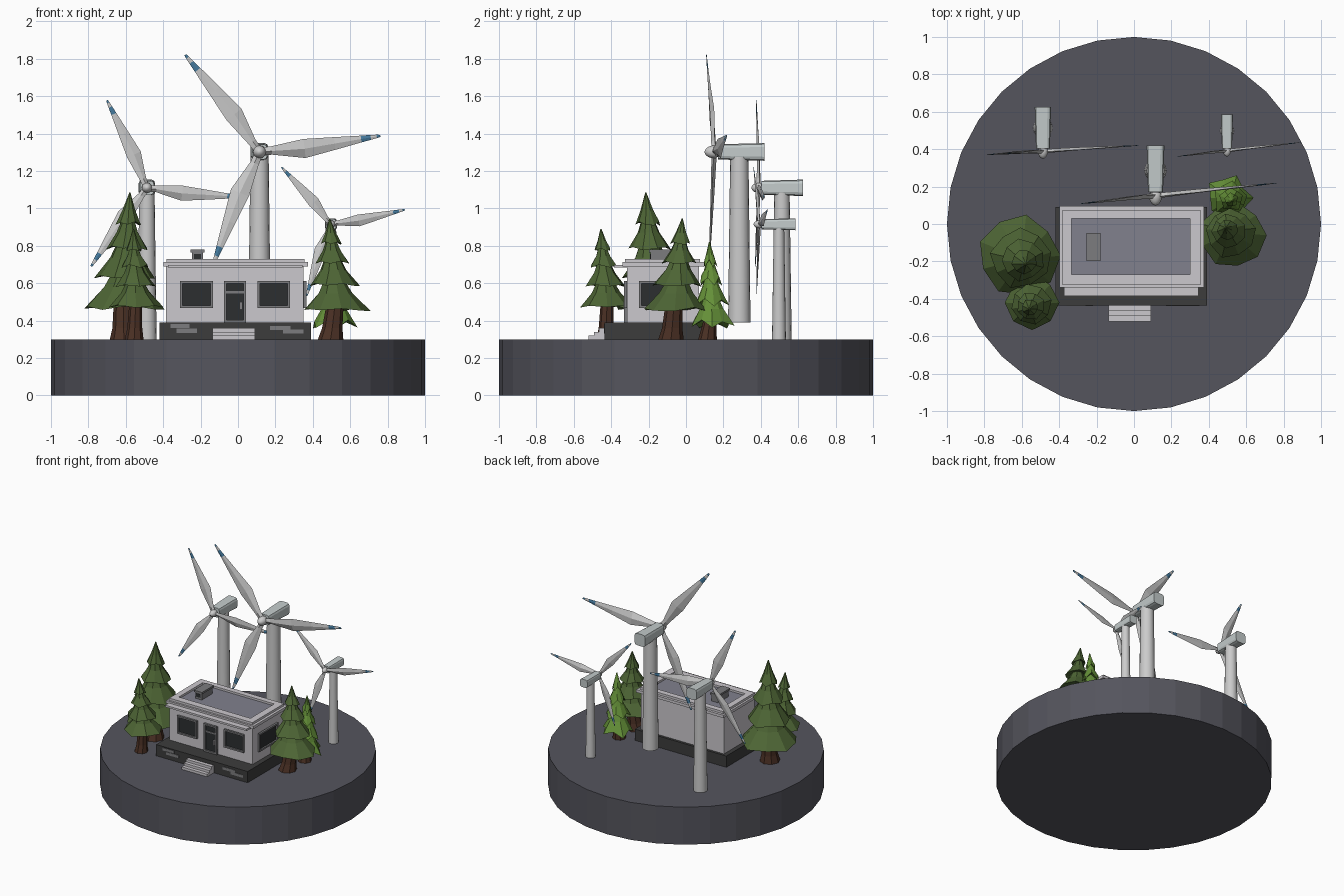
import bpy, bmesh, math, random
from mathutils import Matrix, Vector

if "Cube" in bpy.data.objects:
    bpy.data.objects.remove(bpy.data.objects["Cube"])

random.seed(4)


def mat(name, *c):
    m = bpy.data.materials.new(name)
    m.diffuse_color = (*c, 1)
    m.use_nodes = True
    m.node_tree.nodes["Principled BSDF"].inputs["Base Color"].default_value = m.diffuse_color
    return m


GROUND = mat("ground", .09, .09, .11)
DARK = mat("dark_stone", .045, .045, .045)
GLASS = mat("glass", .025, .028, .03)
FRAME = mat("frame", .2, .2, .21)
WALL = mat("wall", .6, .58, .61)
ROOF = mat("roof", .22, .22, .27)
WHITE = mat("turbine_paint", .6, .6, .63)
SHELL = mat("nacelle_paint", .55, .6, .6)
BLUE = mat("blue_band", .06, .2, .35)
BARK = mat("bark", .07, .03, .018)
PINE = mat("pine", .075, .13, .035)
LIGHT = mat("light_pine", .13, .28, .04)


def finish(name, bm, *mats, smooth=False):
    bmesh.ops.recalc_face_normals(bm, faces=bm.faces)
    me = bpy.data.meshes.new(name)
    bm.to_mesh(me)
    bm.free()
    ob = bpy.data.objects.new(name, me)
    bpy.context.collection.objects.link(ob)
    for m in mats:
        me.materials.append(m)
    if smooth:
        bpy.ops.object.select_all(action='DESELECT')
        ob.select_set(True)
        bpy.context.view_layer.objects.active = ob
        bpy.ops.object.shade_smooth_by_angle(angle=math.radians(35))
    return ob


def box(name, x0, x1, y0, y1, z0, z1, m, bevel=0):
    bm = bmesh.new()
    M = Matrix.Translation(((x0 + x1) / 2, (y0 + y1) / 2, (z0 + z1) / 2))
    bmesh.ops.create_cube(bm, size=1, matrix=M @ Matrix.Diagonal((x1 - x0, y1 - y0, z1 - z0, 1)))
    if bevel:
        es = [e for e in bm.edges if abs(e.verts[0].co.y - e.verts[1].co.y) > 1e-4]
        bmesh.ops.bevel(bm, geom=es, offset=bevel, segments=2, affect='EDGES', profile=.5)
    return finish(name, bm, m)


def loft(bm, rings, caps=True):
    """Bridge successive closed rings of points; returns face lists per band."""
    vs = [[bm.verts.new(p) for p in r] for r in rings]
    n = len(vs[0])
    bands = [[bm.faces.new((a[i], a[(i + 1) % n], b[(i + 1) % n], b[i])) for i in range(n)]
             for a, b in zip(vs, vs[1:])]
    if caps:
        bm.faces.new(vs[0])
        bm.faces.new(vs[-1])
    return bands


def circle(c, r, n, axis='z'):
    out = []
    for i in range(n):
        a = math.tau * i / n
        u, v = r * math.cos(a), r * math.sin(a)
        out.append(Vector(c) + (Vector((u, v, 0)) if axis == 'z' else Vector((u, 0, v))))
    return out


def round_part(name, profile, n, m, axis='z', smooth=True):
    bm = bmesh.new()
    loft(bm, [circle(c, r, n, axis) for c, r in profile])
    return finish(name, bm, m, smooth=smooth)


# round ground disc
round_part("ground_disc", [((0, 0, 0), 1), ((0, 0, .3), 1)], 32, GROUND, smooth=False)

# house foundation, steps and stone patches
box("foundation", -.42, .39, -.435, .09, .3, .39, DARK)
for i in range(3):
    box(f"step_{i}", -.135, .09, -.52 + .028 * i, -.43, .3, .32 + .02 * i, WALL)
for i, (x0, x1, z) in enumerate([(-.36, -.26, .36), (-.33, -.22, .335), (.17, .28, .35), (.24, .35, .33)]):
    box(f"stone_patch_{i}", x0, x1, -.439, -.43, z, z + .022, FRAME)

# walls, cornice, parapet with sunken roof
box("walls", -.385, .35, -.315, .07, .39, .7, WALL)
box("cornice", -.398, .375, -.34, .095, .69, .712, WALL)
box("awning", -.375, .345, -.385, -.31, .683, .698, WALL)
for n, x0, x1, y0, y1 in [("left", -.382, -.335, -.325, .075), ("right", .3, .355, -.325, .075),
                          ("front", -.335, .3, -.325, -.27), ("back", -.335, .3, .03, .075)]:
    box(f"parapet_{n}", x0, x1, y0, y1, .705, .73, WALL)
box("roof_floor", -.336, .301, -.271, .031, .70, .714, ROOF)
# roof vent
box("roof_vent", -.245, -.188, -.19, -.055, .71, .768, FRAME)
box("vent_cap", -.253, -.18, -.198, -.048, .765, .78, FRAME)
box("vent_opening", -.235, -.198, -.193, -.188, .73, .757, GLASS)


def opening(name, a0, a1, z0, z1, side=False, t=.013):
    """Framed dark pane on the front wall, or on the right wall."""
    def part(n, p0, p1, q0, q1, d, m):
        if side:
            box(n, .345, .35 + d, p0, p1, q0, q1, m)
        else:
            box(n, p0, p1, -.315 - d, -.31, q0, q1, m)
    part(name + "_pane", a0, a1, z0, z1, .004, GLASS)
    for k, p in enumerate([(a0, a0 + t, z0, z1), (a1 - t, a1, z0, z1),
                           (a0, a1, z0, z0 + t), (a0, a1, z1 - t, z1)]):
        part(f"{name}_frame_{k}", *p, .016, FRAME)


opening("left_window", -.31, -.135, .468, .612)
opening("right_window", .105, .278, .468, .612)
opening("side_window", -.25, -.01, .468, .612, side=True)
opening("door", -.075, .042, .39, .612)
box("door_rail", -.062, .03, -.325, -.315, .545, .557, FRAME)
box("door_handle", .012, .022, -.335, -.315, .46, .5, WALL)


def turbine(name, x, ty, ny0, ny1, z, base, r0, r1, L, yaw, angle):
    s = L / .65
    h = (.095 if s > .9 else .088 if s > .7 else .064) / 2
    # tower, nacelle, hub and nose
    round_part(name + "_tower", [((x, ty, base), r0), ((x, ty, z - h * .6), r1)], 16, WHITE)
    nac = box(name + "_nacelle", x - h, x + h, ny0, ny1, z - h, z + h, SHELL, bevel=h * .45)
    for v in nac.data.vertices:
        if v.co.y < ny0 + .001:
            v.co.x = x + (v.co.x - x) * .85
            v.co.z = z + (v.co.z - z) * .85
    hub = ny0 - .015 * s
    round_part(name + "_hub_neck", [((x, ny0 + .01, z), .026 * s), ((x, hub, z), .026 * s)], 12, FRAME, 'y')
    R = .035 * s
    nose = [((x, hub + .012 * s, z), R * .85), ((x, hub, z), R)]
    nose += [((x, hub - .055 * s * math.sin(t), z), R * max(math.cos(t), .05))
             for t in (.35, .7, 1.05, 1.35, 1.57)]
    round_part(name + "_nose", nose, 12, WHITE, 'y')
    # three tapered blades: station, leading, trailing, half thickness
    stations = [(.03, .022, .022, .014), (.10, .022, .024, .013), (.37, .038, .065, .01),
                (.62, .026, .042, .007), (.84, .015, .021, .004), (.92, .012, .014, .003),
                (.97, .009, .009, .002), (1, .006, .005, .0015)]
    for k in range(3):
        M = (Matrix.Translation((x, hub - .004, z)) @ Matrix.Rotation(math.radians(yaw), 4, 'Z')
             @ Matrix.Rotation(-math.radians(angle + 120 * k), 4, 'Y'))
        rings = []
        for f, a, b, t in stations:
            tw = Matrix.Rotation(math.radians(14 * (1 - f)), 4, 'X')
            pts = [(0, a), (-t, (a - b) / 2), (0, -b), (t, (a - b) / 2)]
            rings.append([M @ (tw @ Vector((f * L, p * s, q * s))) for p, q in pts])
        bm = bmesh.new()
        bands = loft(bm, rings)
        for j in (4, 6):
            for f in bands[j]:
                f.material_index = 1
        finish(f"{name}_blade_{k}", bm, WHITE, BLUE)


turbine("left_turbine", -.487, .513, .405, .625, 1.11, .3, .052, .041, .515, 3.5, 114.5)
turbine("main_turbine", .115, .285, .17, .42, 1.302, .39, .06, .049, .655, 6, 7.5)
turbine("right_turbine", .497, .497, .405, .585, .915, .3, .037, .028, .405, 6.5, 11)


def tree(name, foot, low, apex, z0, z1, r, trunk, m, n=9, jag=.03):
    foot, low, apex = (Vector(p) for p in (foot, low, apex))
    # flared leaning trunk
    prof = [((*foot, .3), trunk), ((*foot.lerp(low, .3), .36), trunk * .8),
            ((*low, z0 + .08), trunk * .62)]
    round_part(name + "_trunk", prof, 8, BARK, smooth=False)
    # four flared tiers with ragged rims
    H = z1 - z0
    bm = bmesh.new()
    for f, k, top in [(0, 1, .42), (.27, .75, .66), (.52, .52, .83), (.73, .31, 1)]:
        def ring(g, rad, ragged=0):
            c = low.lerp(apex, g)
            out = []
            for i in range(n):
                a = math.tau * (i + f) / n
                odd = i % 2
                q = rad * (1 - ragged * 2.5 * odd + random.uniform(-ragged, ragged))
                zz = z0 + H * g + ragged * (odd - .5 + random.uniform(-.3, .3)) * H * .9
                out.append(Vector((c.x + q * math.cos(a), c.y + q * math.sin(a), zz)))
            return out
        R = r * k
        d = top - f
        loft(bm, [ring(f + .12 * d, R * .3), ring(f, R, jag), ring(f + .42 * d, R * .52),
                  ring(top, .003 if top == 1 else R * .16)])
    finish(name + "_foliage", bm, m)


tree("left_large_tree", (-.61, -.19), (-.615, -.17), (-.578, -.215), .47, 1.085, .22, .075, PINE)
tree("left_small_tree", (-.555, -.43), (-.545, -.42), (-.56, -.455), .475, .89, .148, .05, PINE, 8)
tree("right_large_tree", (.495, -.08), (.525, -.06), (.49, -.02), .46, .945, .18, .068, PINE)
tree("right_light_tree", (.51, .115), (.51, .14), (.525, .125), .385, .82, .128, .05, LIGHT, 10, .09)
